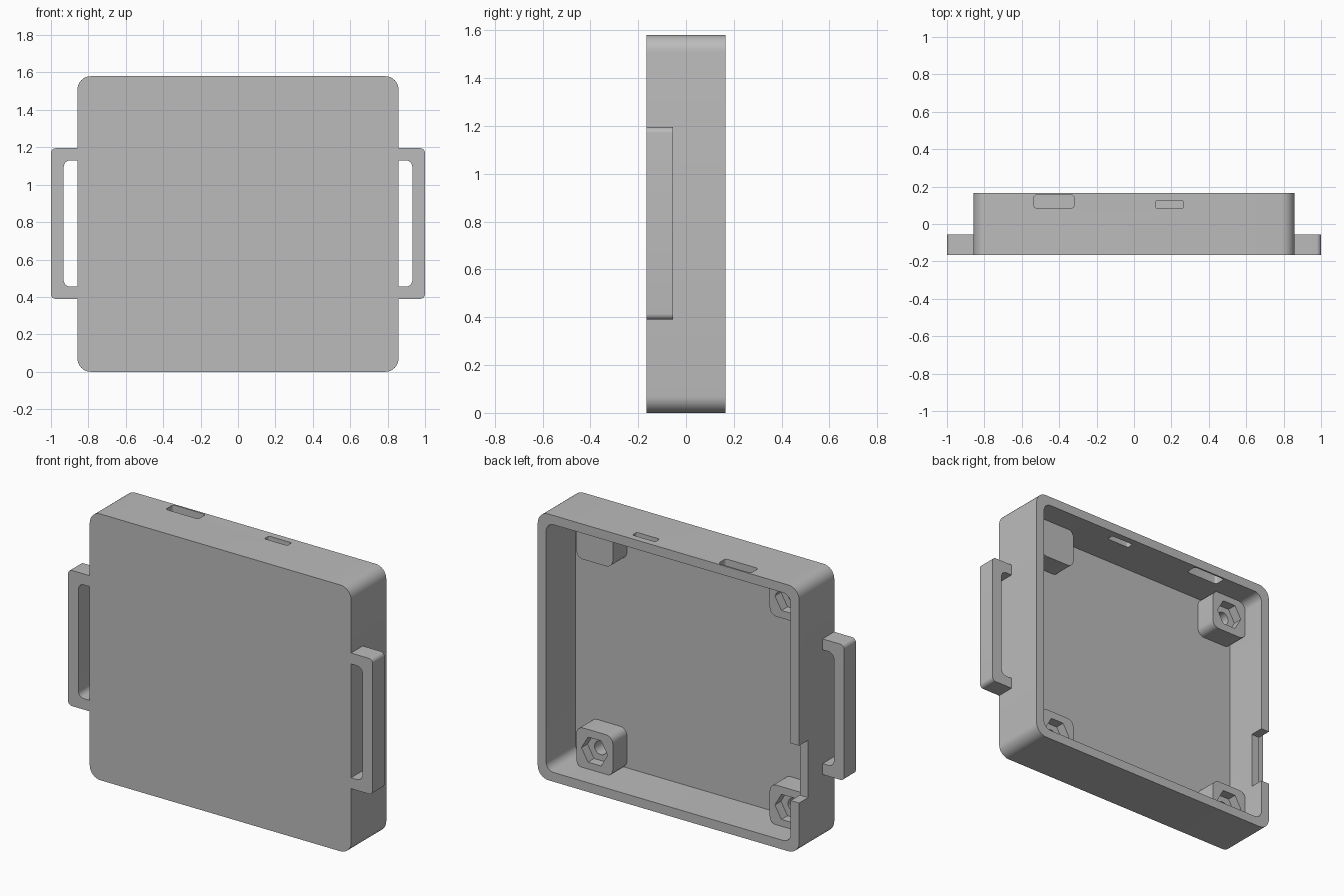
import bpy, bmesh
from math import cos, sin, pi, radians
from mathutils import Vector

cube = bpy.data.objects.get("Cube")
if cube:
    bpy.data.objects.remove(cube, do_unlink=True)

grey = bpy.data.materials.new("grey_plastic")
grey.use_nodes = True
GREY = (0.5, 0.5, 0.5, 1)
grey.diffuse_color = GREY
grey.node_tree.nodes["Principled BSDF"].inputs["Base Color"].default_value = GREY


def rounded_rect(a0, a1, b0, b1, radii, steps=8):
    """Counter-clockwise outline; radii run from the low-low corner around."""
    if not isinstance(radii, tuple):
        radii = (radii,) * 4
    corners = [(a0, b0, 1, 1), (a1, b0, -1, 1), (a1, b1, -1, -1), (a0, b1, 1, -1)]
    pts = []
    for i, ((a, b, sa, sb), r) in enumerate(zip(corners, radii)):
        if r == 0:
            pts.append((a, b))
            continue
        for k in range(steps + 1):
            t = pi + (i + k / steps) * pi / 2
            pts.append((a + sa * r + r * cos(t), b + sb * r + r * sin(t)))
    return pts


def polygon(cx, cz, r, sides):
    return [(cx + r * cos(2 * pi * k / sides), cz + r * sin(2 * pi * k / sides))
            for k in range(sides)]


def extrude(name, outline, lo, hi, axis="y"):
    """Prism of an outline, (x, z) along y or (x, y) along z."""
    bm = bmesh.new()
    place = (lambda a, b, h: (a, h, b)) if axis == "y" else (lambda a, b, h: (a, b, h))
    face = bm.faces.new([bm.verts.new(place(a, b, lo)) for a, b in outline])
    new = bmesh.ops.extrude_face_region(bm, geom=[face])["geom"]
    verts = [v for v in new if isinstance(v, bmesh.types.BMVert)]
    bmesh.ops.translate(bm, verts=verts, vec=Vector(place(0, 0, hi - lo)))
    bmesh.ops.recalc_face_normals(bm, faces=bm.faces)
    mesh = bpy.data.meshes.new(name)
    bm.to_mesh(mesh)
    bm.free()
    mesh.materials.append(grey)
    obj = bpy.data.objects.new(name, mesh)
    bpy.context.collection.objects.link(obj)
    return obj


def activate(obj):
    bpy.ops.object.select_all(action="DESELECT")
    obj.select_set(True)
    bpy.context.view_layer.objects.active = obj


def cut(obj, *cutters):
    """Subtract the cutters and remove them."""
    activate(obj)
    for cutter in cutters:
        mod = obj.modifiers.new("cut", "BOOLEAN")
        mod.operation, mod.solver, mod.object = "DIFFERENCE", "EXACT", cutter
        bpy.ops.object.modifier_apply(modifier=mod.name)
        bpy.data.objects.remove(cutter, do_unlink=True)


def smooth(obj):
    activate(obj)
    bpy.ops.object.shade_smooth_by_angle(angle=radians(30))


W, H, D = 0.858, 1.58, 0.165      # half width, height, half depth
WALL = 0.055
FLOOR = -D + WALL                 # inner face of the front panel

# Open-backed case with two top ports and a side notch
case = extrude("case", rounded_rect(-W, W, 0, H, 0.07), -D, D)
cut(case,
    extrude("cavity", rounded_rect(-W + WALL, W - WALL, WALL, H - WALL, 0.05), FLOOR, D + 0.1),
    extrude("wide_port", rounded_rect(-0.535, -0.32, 0.085, 0.155, 0.015), H - 0.1, H + 0.1, "z"),
    extrude("small_port", rounded_rect(0.115, 0.265, 0.083, 0.125, 0.01), H - 0.1, H + 0.1, "z"),
    extrude("side_notch", rounded_rect(-W - 0.1, -W + 0.1, 0.305, 0.645, 0), 0.08, D + 0.1))
smooth(case)

# Strap loops on both sides
for side, s in (("left", 1), ("right", -1)):
    def mirrored(outline):
        return [(s * a, b) for a, b in outline]
    loop = extrude(side + "_strap_loop", mirrored(
        rounded_rect(W - 0.01, 1.0, 0.39, 1.195, (0, 0.025, 0.025, 0))), -D, -0.055)
    cut(loop, extrude("strap_slot", mirrored(
        rounded_rect(W - 0.05, 0.932, 0.455, 1.13, (0, 0.035, 0.035, 0))), -D - 0.1, 0.1))
    smooth(loop)

# Corner posts; three hold a nut pocket and screw hole, one is solid
POST, TOP = 0.12, 0.022
for side, x in (("left", 0.585), ("right", -0.685)):
    for level, z in (("lower", 0.17), ("upper", 1.41)):
        post = extrude(f"{level}_{side}_post",
                       rounded_rect(x - POST, x + POST, z - POST, z + POST, 0.045),
                       FLOOR - 0.01, TOP)
        if (side, level) != ("left", "upper"):
            cut(post,
                extrude("nut_pocket", polygon(x, z, 0.086, 6), TOP - 0.057, TOP + 0.1),
                extrude("screw_hole", polygon(x, z, 0.04, 24), FLOOR, TOP + 0.1))
        smooth(post)
